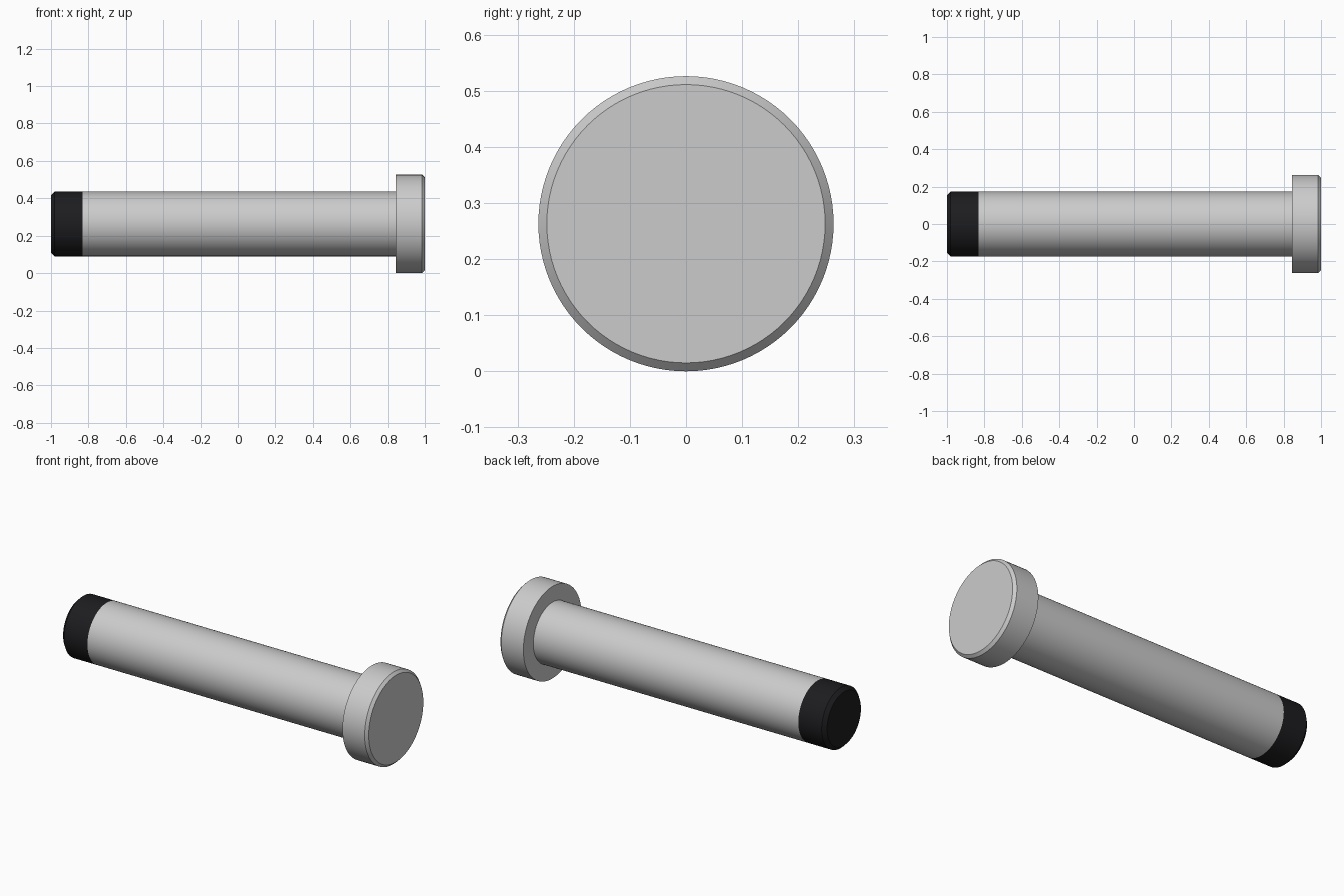
import bpy, bmesh, math

if "Cube" in bpy.data.objects:
    bpy.data.objects.remove(bpy.data.objects["Cube"])

SEGMENTS = 96
AXIS_Z = 0.263


def lathe(name, profile, color=None):
    """Revolve (x, radius) points about the horizontal axis and cap both ends."""
    bm = bmesh.new()
    rings = []
    for x, r in profile:
        rings.append([bm.verts.new((x, r * math.cos(a), r * math.sin(a)))
                      for a in (2 * math.pi * i / SEGMENTS for i in range(SEGMENTS))])
    for a, b in zip(rings, rings[1:]):
        for i in range(SEGMENTS):
            j = (i + 1) % SEGMENTS
            bm.faces.new((a[i], a[j], b[j], b[i]))
    bm.faces.new(rings[0])
    bm.faces.new(rings[-1])
    bmesh.ops.recalc_face_normals(bm, faces=bm.faces[:])
    mesh = bpy.data.meshes.new(name)
    bm.to_mesh(mesh)
    bm.free()
    obj = bpy.data.objects.new(name, mesh)
    obj.location.z = AXIS_Z
    bpy.context.collection.objects.link(obj)
    if color:
        mat = bpy.data.materials.new(name)
        mat.diffuse_color = color
        mat.use_nodes = True
        mat.node_tree.nodes["Principled BSDF"].inputs["Base Color"].default_value = mat.diffuse_color
        mesh.materials.append(mat)
    bpy.ops.object.select_all(action='DESELECT')
    obj.select_set(True)
    bpy.context.view_layer.objects.active = obj
    bpy.ops.object.shade_smooth_by_angle(angle=math.radians(30))
    return obj


# Metal shaft
lathe("shaft", [(-0.832, 0.173), (0.845, 0.173)])

# Mounting flange with chamfered outer rim
lathe("flange", [(0.845, 0.263), (0.985, 0.263), (1.0, 0.248)])

# Black rubber tip with chamfered end
lathe("rubber_tip", [(-1.0, 0.153), (-0.98, 0.173), (-0.832, 0.173)],
      (0.012, 0.012, 0.014, 1))
